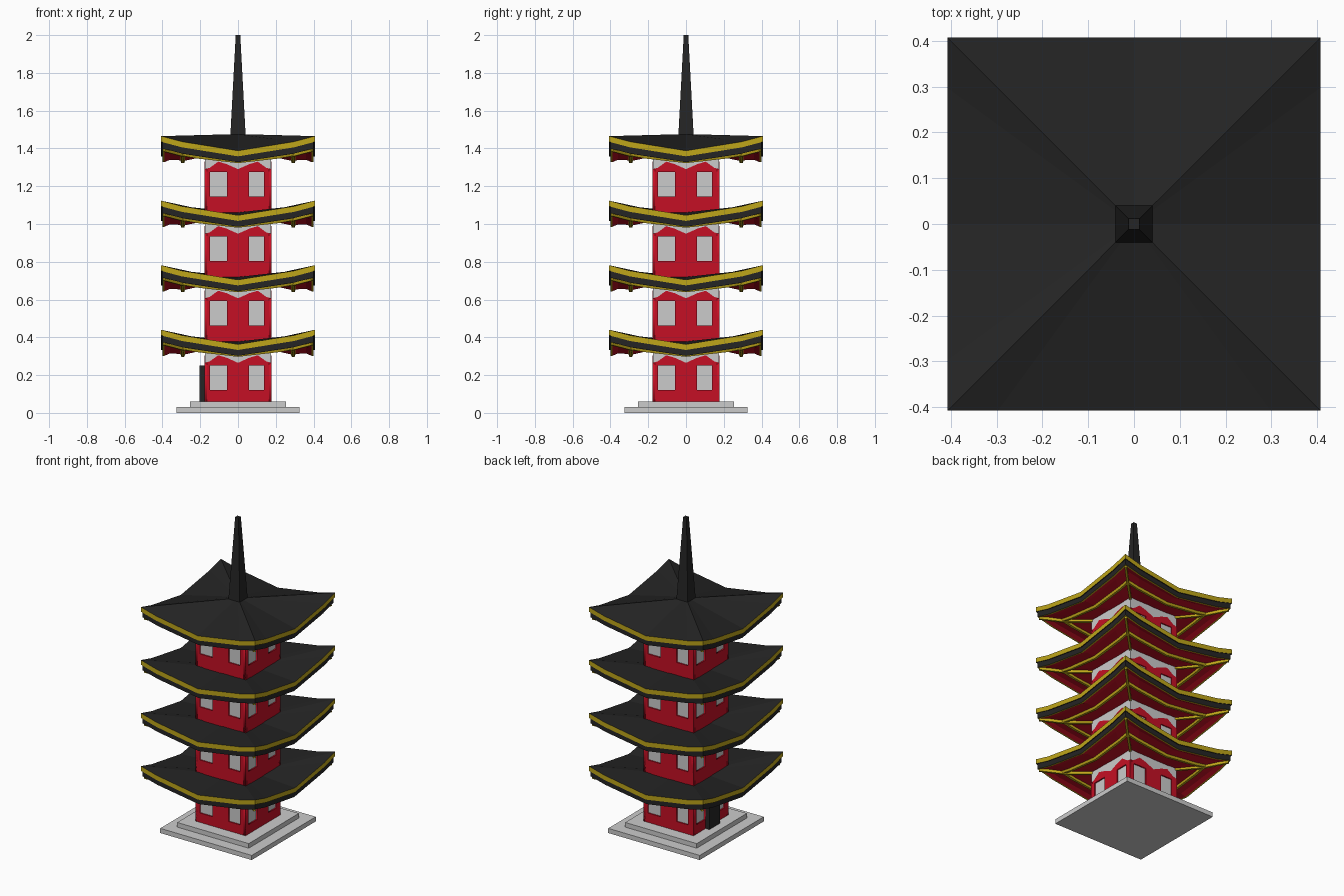
import bpy, bmesh
from math import radians, sqrt
from mathutils import Matrix, Vector

if "Cube" in bpy.data.objects:
    bpy.data.objects.remove(bpy.data.objects["Cube"])


def material(name, rgb):
    m = bpy.data.materials.new(name)
    m.diffuse_color = (*rgb, 1)
    m.use_nodes = True
    m.node_tree.nodes["Principled BSDF"].inputs["Base Color"].default_value = m.diffuse_color
    return m


RED = material("red_paint", (0.56, 0.005, 0.018))
GOLD = material("gold_trim", (0.52, 0.38, 0.01))
BLACK = material("black_tile", (0.018, 0.018, 0.018))
STEP = 0.3417  # storey height


def add_mesh(name, bm, mats=()):
    me = bpy.data.meshes.new(name)
    bm.to_mesh(me)
    bm.free()
    for m in mats:
        me.materials.append(m)
    ob = bpy.data.objects.new(name, me)
    bpy.context.collection.objects.link(ob)
    return ob


def box(name, lo, hi, mats=()):
    bm = bmesh.new()
    lo, hi = Vector(lo), Vector(hi)
    bmesh.ops.create_cube(bm, size=1, matrix=Matrix.Translation((lo + hi) / 2)
                          @ Matrix.Diagonal((*(hi - lo), 1)))
    return add_mesh(name, bm, mats)


def ring(r, z_mid, z_corner):
    # square ring whose sides dip to the middle and lift at the corners
    pts = []
    for k in range(4):
        rot = Matrix.Rotation(radians(90 * k), 3, 'Z')
        for t, lift in ((-1, 1), (-0.73, 0.62), (0, 0), (0.73, 0.62)):
            pts.append(rot @ Vector((t * r, -r, z_mid + (z_corner - z_mid) * lift)))
    return pts


def roof(name, inner, z):
    # profile rows: half width, middle z, corner z, material of the band above
    rows = [(*inner, 0),
            (0.407, 0.363, 0.440, 0),
            (0.407, 0.333, 0.410, 1),
            (0.401, 0.333, 0.410, 0),
            (0.401, 0.302, 0.375, 0),
            (0.390, 0.302, 0.372, 1),
            (0.360, 0.315, 0.368, 2),
            (0.305, 0.312, 0.352, 2),
            (0.300, 0.297, 0.337, 1),
            (0.285, 0.297, 0.335, 1),
            (0.280, 0.310, 0.346, 1),
            (0.165, 0.335, 0.335, 2)]
    bm = bmesh.new()
    prev = None
    for r, zm, zc, mat in rows:
        cur = [bm.verts.new(p) for p in ring(r, zm, zc)]
        if prev:
            for i in range(16):
                j = (i + 1) % 16
                bm.faces.new((prev[i], cur[i], cur[j], prev[j])).material_index = mat
        prev = cur
    ob = add_mesh(name, bm, (BLACK, GOLD, RED))
    ob.location.z = z


def hip_beams(name, z):
    # gold beams under the four roof corners
    bm = bmesh.new()
    for k in range(4):
        rot = Matrix.Rotation(radians(90 * k), 3, 'Z')
        for a, b in (((0.17, 0.17, 0.332), (0.285, 0.285, 0.34)),
                     ((0.285, 0.285, 0.34), (0.392, 0.392, 0.368))):
            p, q = rot @ Vector(a), rot @ Vector(b)
            d = q - p
            bmesh.ops.create_cube(bm, size=1, matrix=Matrix.Translation((p + q) / 2)
                                  @ d.to_track_quat('X', 'Z').to_matrix().to_4x4()
                                  @ Matrix.Diagonal((d.length, 0.014, 0.02, 1)))
    add_mesh(name, bm, (GOLD,)).location.z = z


def wall_panel():
    # wavy-topped wall with two window openings
    cu = bpy.data.curves.new("wall_panel", 'CURVE')
    cu.dimensions, cu.fill_mode, cu.extrude = '2D', 'BOTH', 0.007
    crest = [(0.178, 0.265), (0.15, 0.272), (0.105, 0.305), (0.06, 0.292)]
    outline = [(-0.178, 0.035), (0.178, 0.035)] + crest + [(0, 0.265)] \
        + [(-x, y) for x, y in reversed(crest)]
    holes = [[(a, 0.12), (a, 0.25), (b, 0.25), (b, 0.12)]
             for a, b in ((-0.148, -0.058), (0.058, 0.138))]
    for pts in [outline] + holes:
        s = cu.splines.new('POLY')
        s.points.add(len(pts) - 1)
        for p, (x, y) in zip(s.points, pts):
            p.co = (x, y, 0, 1)
        s.use_cyclic_u = True
    tmp = bpy.data.objects.new("wall_panel_curve", cu)
    bpy.context.collection.objects.link(tmp)
    bpy.context.view_layer.update()
    me = bpy.data.meshes.new_from_object(tmp.evaluated_get(bpy.context.evaluated_depsgraph_get()))
    bpy.data.objects.remove(tmp)
    me.materials.clear()
    me.materials.append(RED)
    return me


# stone base and pale inner core
box("base_lower", (-0.326, -0.326, 0), (0.326, 0.326, 0.03))
box("base_upper", (-0.255, -0.255, 0.03), (0.255, 0.255, 0.06))
box("inner_core", (-0.17, -0.17, 0.05), (0.17, 0.17, 1.38))

# storeys
panel = wall_panel()
for i in range(4):
    z = i * STEP
    for k in range(4):
        ob = bpy.data.objects.new(f"wall_{i + 1}_{k + 1}", panel)
        bpy.context.collection.objects.link(ob)
        ob.matrix_world = (Matrix.Rotation(radians(90 * k), 4, 'Z')
                           @ Matrix.Translation((0, -0.171, z))
                           @ Matrix.Rotation(radians(90), 4, 'X'))
    # pale frieze above the wall
    box(f"frieze_{i + 1}", (-0.176, -0.176, z + 0.262), (0.176, 0.176, z + 0.345))
    inner = (0.04, 0.45, 0.45) if i == 3 else (0.165, 0.378, 0.378)
    roof(f"roof_{i + 1}", inner, z)
    hip_beams(f"hip_beams_{i + 1}", z)

# door on the left side
box("door", (-0.205, -0.055, 0.06), (-0.17, 0.055, 0.25), (BLACK,))

# square tapering spire
bm = bmesh.new()
bmesh.ops.create_cone(bm, cap_ends=True, segments=4, radius1=0.041 * sqrt(2),
                      radius2=0.012 * sqrt(2), depth=0.54,
                      matrix=Matrix.Translation((0, 0, 1.73)) @ Matrix.Rotation(radians(45), 4, 'Z'))
add_mesh("spire", bm, (BLACK,))
